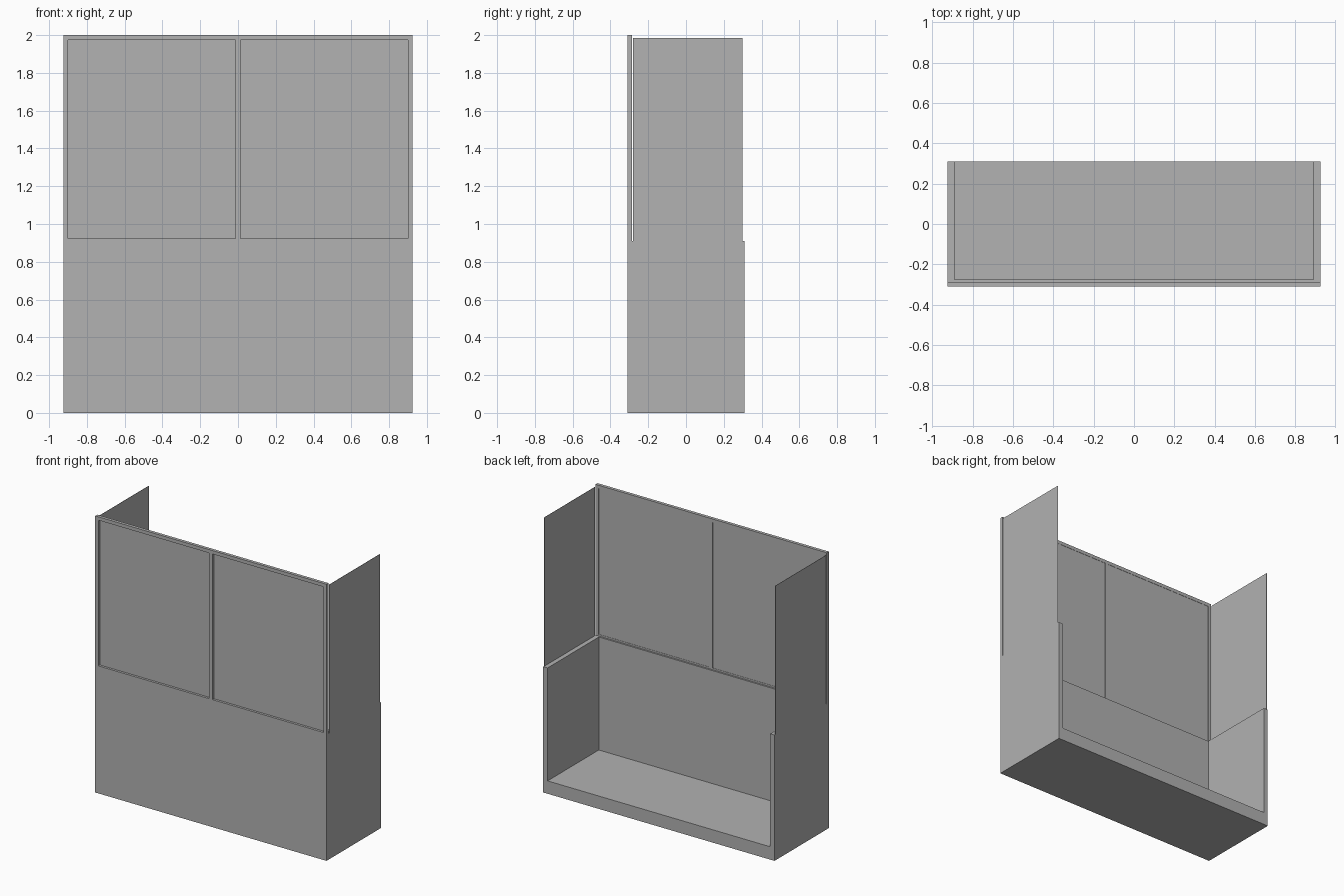
import bpy
from mathutils import Vector

cube = bpy.data.objects.get("Cube")
if cube:
    bpy.data.objects.remove(cube, do_unlink=True)

# Overall dimensions
W, D, H = 0.925, 0.31, 2.0      # half width, half depth, height
BASE = 0.91                     # height of the lower box
WALL, FLOOR = 0.035, 0.093
FRAME_BACK = -0.287

grey = bpy.data.materials.new("plain grey")
grey.use_nodes = True
colour = (0.445, 0.445, 0.445, 1)
grey.diffuse_color = colour
grey.node_tree.nodes["Principled BSDF"].inputs["Base Color"].default_value = colour


def box(name, low, high):
    """Cuboid between two opposite corners."""
    low, high = Vector(low), Vector(high)
    bpy.ops.mesh.primitive_cube_add(size=1, location=(low + high) / 2)
    ob = bpy.context.object
    ob.name = ob.data.name = name
    ob.scale = high - low
    bpy.ops.object.transform_apply(location=False, rotation=False, scale=True)
    ob.data.materials.append(grey)
    return ob


def cut(ob, low, high):
    """Carve a cuboid out of an object."""
    cutter = box("cutter", low, high)
    cutter.hide_render = True
    mod = ob.modifiers.new("cut", 'BOOLEAN')
    mod.operation = 'DIFFERENCE'
    mod.solver = 'EXACT'
    mod.object = cutter
    bpy.context.view_layer.objects.active = ob
    bpy.ops.object.modifier_apply(modifier=mod.name)
    bpy.data.objects.remove(cutter, do_unlink=True)


# Lower box, open at the top and the back
base = box("lower_box", (-W, -D, 0), (W, D, BASE))
cut(base, (-W + WALL, -D + WALL, FLOOR), (W - WALL, D + 0.1, BASE + 0.1))

# Window frame standing on the front wall, with two openings
frame = box("window_frame", (-W, -D, BASE), (W, FRAME_BACK, H))
for side, name in ((-1, "right"), (1, "left")):
    x0, x1 = sorted((side * 0.013, side * 0.9))
    cut(frame, (x0, -D - 0.1, 0.922), (x1, 0, 1.975))

    # Thin pane set towards the back of its opening
    box(name + "_pane", (x0, -0.293, 0.922), (x1, -0.289, 1.975))

    # Thin side panel flush with the outside of the box
    x0, x1 = sorted((side * (W - 0.002), side * W))
    box(name + "_side_panel", (x0, -0.28, BASE), (x1, 0.3, 1.985))
